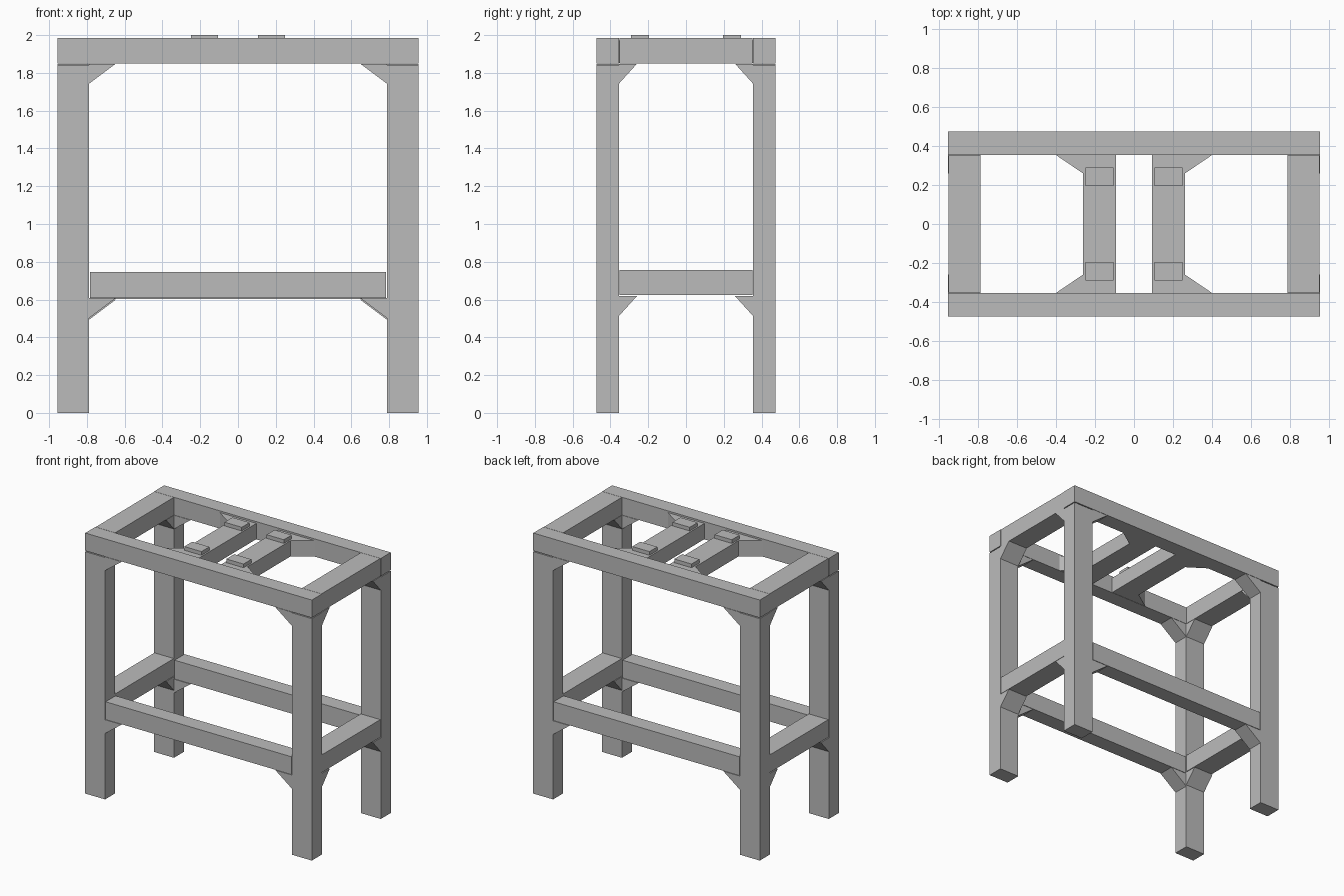
import bpy
import bmesh
from mathutils import Vector

cube = bpy.data.objects.get("Cube")
if cube:
    bpy.data.objects.remove(cube, do_unlink=True)

GREY = (0.5, 0.5, 0.5, 1)
mat = bpy.data.materials.new("plain grey")
mat.use_nodes = True
mat.diffuse_color = GREY
mat.node_tree.nodes["Principled BSDF"].inputs["Base Color"].default_value = GREY


def prism(name, profile, offset):
    """Extrude a flat polygon along an offset into a solid part."""
    bm = bmesh.new()
    face = bm.faces.new([bm.verts.new(p) for p in profile])
    ext = bmesh.ops.extrude_face_region(bm, geom=[face])
    verts = [v for v in ext["geom"] if isinstance(v, bmesh.types.BMVert)]
    bmesh.ops.translate(bm, verts=verts, vec=Vector(offset))
    bmesh.ops.recalc_face_normals(bm, faces=bm.faces)
    mesh = bpy.data.meshes.new(name)
    bm.to_mesh(mesh)
    bm.free()
    mesh.materials.append(mat)
    obj = bpy.data.objects.new(name, mesh)
    bpy.context.collection.objects.link(obj)


def beam(name, x, y, z):
    """Box between pairs of limits."""
    base = [(x[0], y[0], z[0]), (x[1], y[0], z[0]), (x[1], y[1], z[0]), (x[0], y[1], z[0])]
    prism(name, base, (0, 0, z[1] - z[0]))


def brace(name, corner, leg_a, leg_b, width):
    """Triangular corner block: two legs from the corner, and a width."""
    c = Vector(corner)
    prism(name, [c, c + Vector(leg_a), c + Vector(leg_b)], width)


def span(sign, a, b):
    return sorted((sign * a, sign * b))


# Main limits of the frame
X_IN, X_OUT = 0.788, 0.955
Y_IN, Y_OUT = 0.355, 0.475
TOP = (1.85, 1.985)
DX, DY = X_OUT - X_IN, Y_OUT - Y_IN

# Front and back rails
for sy, side in ((-1, "front"), (1, "back")):
    y = span(sy, Y_IN, Y_OUT)
    low = 0.61 if sy < 0 else 0.602
    beam(f"top_{side}_rail", (-X_OUT, X_OUT), y, TOP)
    beam(f"lower_{side}_rail", (-X_IN + 0.005, X_IN - 0.005), y, (low, 0.745))
    # Legs with their braces under the rails
    for sx, hand in ((-1, "right"), (1, "left")):
        tag = f"{side}_{hand}"
        beam(f"{tag}_leg", span(sx, X_IN, X_OUT), y, (0, 1.843))
        for level, zx, zy in (("top", 1.848, 1.848), ("lower", low - 0.003, 0.618)):
            brace(f"{level}_{tag}_long_brace", (sx * X_IN, sy * Y_IN, zx),
                  (-sx * 0.14, 0, 0), (0, 0, -0.105), (0, sy * DY, 0))
            brace(f"{level}_{tag}_end_brace", (sx * X_IN, sy * Y_IN, zy),
                  (0, -sy * 0.095, 0), (0, 0, -0.105), (sx * DX, 0, 0))

# End rails, middle cross bars, their braces and pads
BAR = (1.852, 1.972)
for sx, hand in ((-1, "right"), (1, "left")):
    x = span(sx, X_IN, X_OUT - 0.003)
    beam(f"top_{hand}_end_rail", x, (-Y_IN + 0.002, Y_IN - 0.002), TOP)
    beam(f"lower_{hand}_end_rail", x, (-Y_IN + 0.002, Y_IN - 0.002), (0.623, 0.757))
    beam(f"{hand}_cross_bar", span(sx, 0.093, 0.262), (-Y_IN, Y_IN), BAR)
    for sy, side in ((-1, "front"), (1, "back")):
        brace(f"{side}_{hand}_bar_brace", (sx * 0.262, sy * Y_IN, BAR[0]),
              (sx * 0.14, 0, 0), (0, -sy * 0.095, 0), (0, 0, BAR[1] - BAR[0]))
        beam(f"{side}_{hand}_pad", span(sx, 0.105, 0.25), span(sy, 0.195, 0.29), (BAR[1], 2.0))
